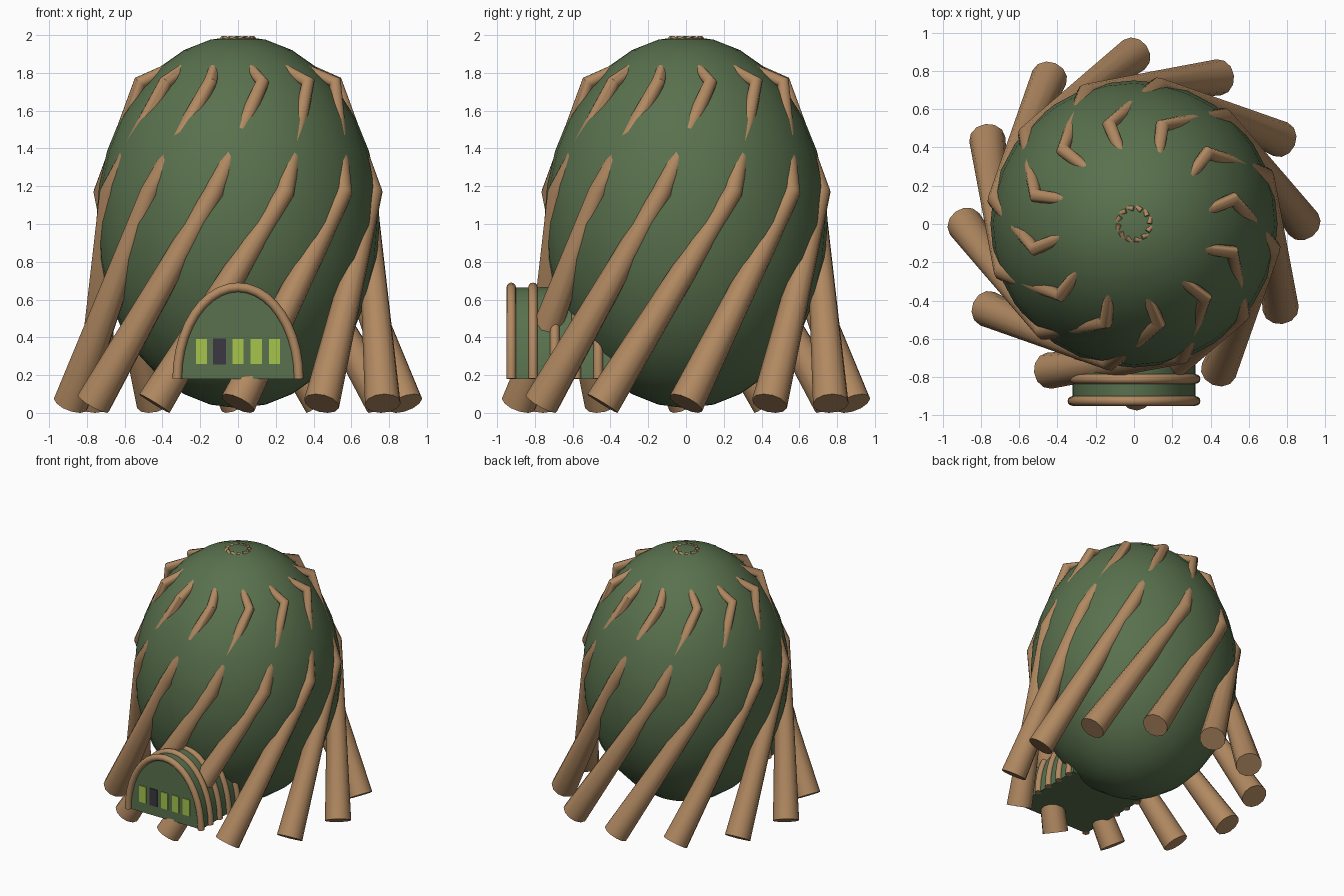
import bpy, bmesh, math
from mathutils import Vector

cube = bpy.data.objects.get("Cube")
if cube:
    bpy.data.objects.remove(cube, do_unlink=True)


def make_material(name, rgb):
    mat = bpy.data.materials.new(name)
    mat.use_nodes = True
    mat.diffuse_color = (*rgb, 1)
    mat.node_tree.nodes["Principled BSDF"].inputs["Base Color"].default_value = (*rgb, 1)
    return mat


green = make_material("moss green", (0.1, 0.165, 0.075))
brown = make_material("wood brown", (0.44, 0.25, 0.12))
lime = make_material("lime glow", (0.38, 0.56, 0.07))
dark = make_material("dark door", (0.045, 0.038, 0.055))


def add_mesh(name, mesh, mat, angle=None):
    obj = bpy.data.objects.new(name, mesh)
    bpy.context.collection.objects.link(obj)
    mesh.materials.clear()
    mesh.materials.append(mat)
    if angle:
        bpy.ops.object.select_all(action='DESELECT')
        obj.select_set(True)
        bpy.context.view_layer.objects.active = obj
        bpy.ops.object.shade_smooth_by_angle(angle=math.radians(angle))
    return obj


def tube(name, points, radii, mat):
    """Round tube with closed ends along a path, with a radius per point."""
    curve = bpy.data.curves.new(name, 'CURVE')
    curve.dimensions = '3D'
    curve.bevel_depth = 1.0
    curve.bevel_resolution = 4
    curve.use_fill_caps = True
    spline = curve.splines.new('POLY')
    spline.points.add(len(points) - 1)
    for p, co, r in zip(spline.points, points, radii):
        p.co = (*co, 1)
        p.radius = r
    temp = bpy.data.objects.new(name + "_path", curve)
    bpy.context.collection.objects.link(temp)
    graph = bpy.context.evaluated_depsgraph_get()
    mesh = bpy.data.meshes.new_from_object(temp.evaluated_get(graph))
    bpy.data.objects.remove(temp, do_unlink=True)
    bpy.data.curves.remove(curve)
    return add_mesh(name, mesh, mat, 50)


def box(name, centre, size, mat):
    bm = bmesh.new()
    bmesh.ops.create_cube(bm, size=1)
    bmesh.ops.scale(bm, vec=size, verts=bm.verts)
    bmesh.ops.translate(bm, vec=centre, verts=bm.verts)
    mesh = bpy.data.meshes.new(name)
    bm.to_mesh(mesh)
    bm.free()
    return add_mesh(name, mesh, mat)


# Egg-shaped body
bm = bmesh.new()
bmesh.ops.create_uvsphere(bm, u_segments=32, v_segments=16, radius=1)
bmesh.ops.scale(bm, vec=(0.75, 0.75, 0.985), verts=bm.verts)
bmesh.ops.translate(bm, vec=(0, 0, 1.01), verts=bm.verts)
body_mesh = bpy.data.meshes.new("body")
bm.to_mesh(body_mesh)
bm.free()
add_mesh("body", body_mesh, green, 60)

# Twelve roots spiralling down from the crown: distance, twist, height, thickness
ROOT = [(0.885, 0, 0.05, 0.095), (0.725, 50, 1.17, 0.052),
        (0.535, 74, 1.75, 0.036), (0.08, 0, 1.985, 0.013)]
for i in range(12):
    path = []
    for dist, twist, z, _ in ROOT:
        a = math.radians(30 * i + twist)
        path.append(Vector((dist * math.cos(a), dist * math.sin(a), z)))
    tube(f"root_{i + 1}", path, [row[3] for row in ROOT], brown)

# Arched entrance tunnel
FLOOR, HALF, RISE = 0.18, 0.322, 0.485
FRONT, BACK = -0.925, -0.3


def arch(y, steps=20):
    return [Vector((HALF * math.cos(math.pi * i / steps), y,
                    FLOOR + RISE * math.sin(math.pi * i / steps)))
            for i in range(steps + 1)]


bm = bmesh.new()
face = bm.faces.new([bm.verts.new(p) for p in arch(FRONT)])
ext = bmesh.ops.extrude_face_region(bm, geom=[face])
moved = [g for g in ext["geom"] if isinstance(g, bmesh.types.BMVert)]
bmesh.ops.translate(bm, vec=(0, BACK - FRONT, 0), verts=moved)
bmesh.ops.recalc_face_normals(bm, faces=bm.faces)
tunnel_mesh = bpy.data.meshes.new("entrance_tunnel")
bm.to_mesh(tunnel_mesh)
bm.free()
add_mesh("entrance_tunnel", tunnel_mesh, green, 30)

# Ribs over the tunnel
for i in range(6):
    pts = arch(FRONT + 0.115 * i)
    tube(f"entrance_rib_{i + 1}", pts, [0.025] * len(pts), brown)

# Windows and door on the tunnel front
for i, x in enumerate((-0.193, 0, 0.096, 0.193)):
    box(f"window_{i + 1}", (x, FRONT - 0.002, 0.325), (0.06, 0.008, 0.13), lime)
box("door", (-0.098, FRONT - 0.002, 0.325), (0.068, 0.009, 0.135), dark)
